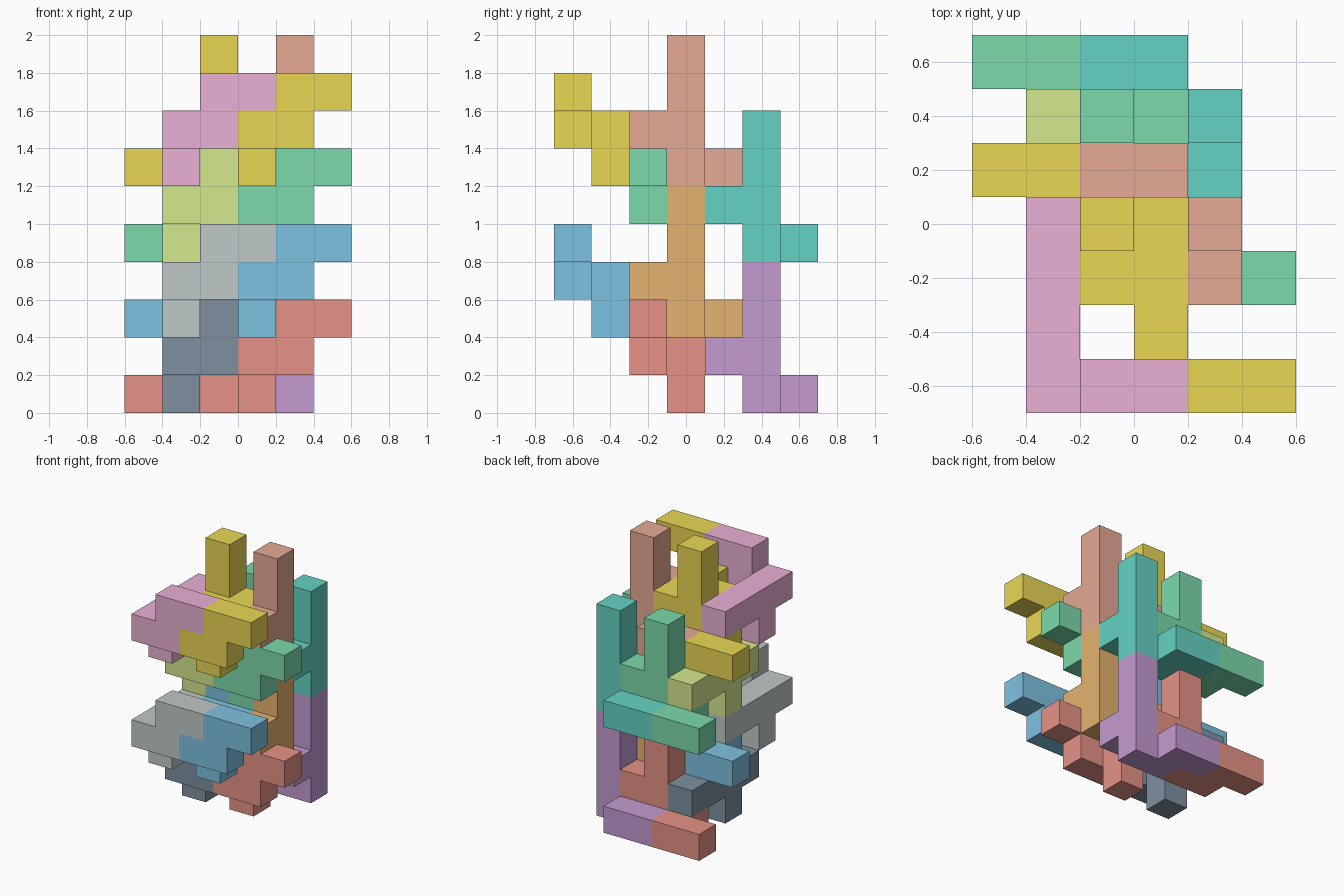
import bpy, bmesh
from mathutils import Vector

if "Cube" in bpy.data.objects:
    bpy.data.objects.remove(bpy.data.objects["Cube"])

S = 0.2                              # edge of one cube cell
ORIGIN = Vector((-0.6, -0.7, 0.0))

# One eight-cell piece in its two orientations: a four-cell bar, a stepped tail and a bump
UPRIGHT = [(0, 0, 0), (0, 0, 1), (0, 0, 2), (0, 0, 3),
           (0, -1, 1), (-1, 0, 0), (-1, 1, 0), (-2, 1, 0)]
LYING = [(0, 0, 0), (0, 1, 0), (0, 2, 0), (0, 3, 0),
         (0, 1, -1), (1, 0, 0), (1, 0, 1), (2, 0, 1)]
DIRS = [Vector(d) for d in ((1, 0, 0), (-1, 0, 0), (0, 1, 0),
                            (0, -1, 0), (0, 0, 1), (0, 0, -1))]


def cells_at(shape, base):
    return {tuple(a + b for a, b in zip(c, base)) for c in shape}


def make_piece(name, cells, color):
    """Closed outer skin of a set of cube cells."""
    bm = bmesh.new()
    for c in cells:
        centre = Vector(c) + Vector((0.5, 0.5, 0.5))
        for d in DIRS:
            if tuple(int(v) for v in Vector(c) + d) in cells:
                continue
            u = Vector((d.y, d.z, d.x))
            v = d.cross(u)
            mid = centre + d * 0.5
            corners = [mid + u * a + v * b for a, b in
                       ((-.5, -.5), (.5, -.5), (.5, .5), (-.5, .5))]
            bm.faces.new([bm.verts.new(ORIGIN + p * S) for p in corners])
    bmesh.ops.remove_doubles(bm, verts=bm.verts[:], dist=1e-4)
    bmesh.ops.dissolve_limit(bm, angle_limit=0.01, verts=bm.verts[:], edges=bm.edges[:])
    mesh = bpy.data.meshes.new(name)
    bm.to_mesh(mesh)
    bm.free()
    mat = bpy.data.materials.new(name + "_color")
    mat.diffuse_color = (*color, 1)
    mat.use_nodes = True
    mat.node_tree.nodes["Principled BSDF"].inputs["Base Color"].default_value = mat.diffuse_color
    mesh.materials.append(mat)
    bpy.context.collection.objects.link(bpy.data.objects.new(name, mesh))


# Four tiers, each shifted in y and z: double piece, right upright piece, left lying piece
TIERS = [
    (0, 0, ("red", (.79, .29, .24)), ("purple", (.55, .33, .64)), ("navy", (.21, .28, .35))),
    (-2, 2, ("blue", (.21, .54, .75)), ("orange", (.79, .45, .16)), ("grey", (.53, .58, .58))),
    (0, 4, ("green", (.20, .70, .41)), ("teal", (.13, .65, .55)), ("lime", (.66, .81, .27))),
    (-2, 6, ("gold", (.82, .68, .09)), ("salmon", (.79, .40, .30)), ("pink", (.82, .44, .66))),
]
for dy, dz, double, right, left in TIERS:
    up, low = (5 + dy, dz), (2 + dy, 1 + dz)
    make_piece(double[0] + "_double_piece",
               cells_at(UPRIGHT, (2, *up)) | cells_at(LYING, (3, *low)), double[1])
    make_piece(right[0] + "_upright_piece", cells_at(UPRIGHT, (4, *up)), right[1])
    make_piece(left[0] + "_lying_piece", cells_at(LYING, (1, *low)), left[1])
